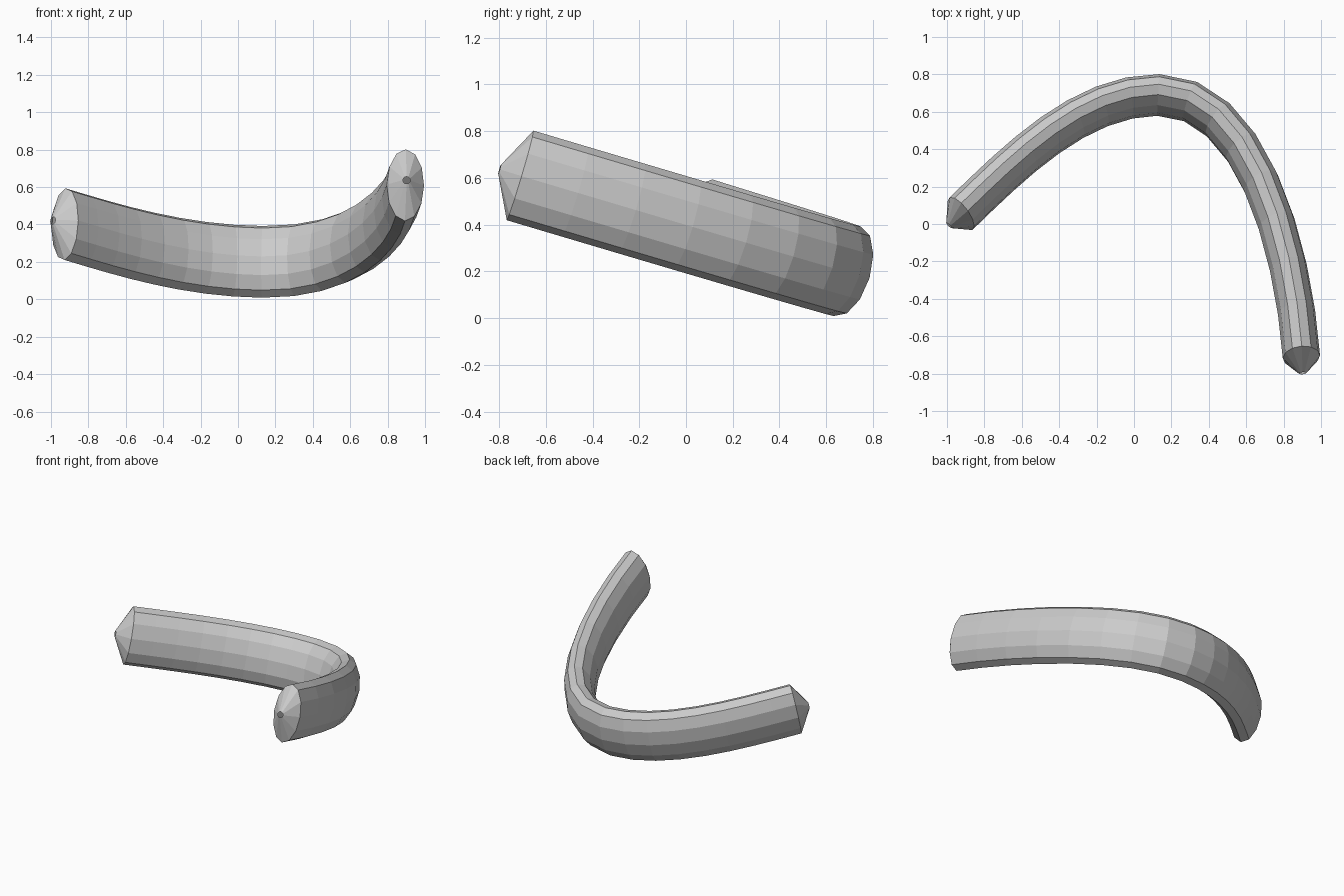
import bpy, bmesh, math
from mathutils import Vector
from mathutils.geometry import interpolate_bezier

if "Cube" in bpy.data.objects:
    bpy.data.objects.remove(bpy.data.objects["Cube"])

# The path lies in a plane tilted towards the front
A, B, C = 0.408, -0.011, -0.299
N = Vector((-B, -C, 1)).normalized()


def on_plane(x, y):
    return Vector((x, y, A + B * x + C * y))


# Two curve spans meeting at the back of the bend
left = [(-0.925, 0.055), (-0.645, 0.325), (-0.29, 0.69), (0.13, 0.69)]
right = [(0.13, 0.69), (0.62, 0.69), (0.85, -0.10), (0.895, -0.71)]
path = interpolate_bezier(*[on_plane(*p) for p in left], 9)
path += interpolate_bezier(*[on_plane(*p) for p in right], 9)[1:]

SIDES = 12
bm = bmesh.new()


def ring(center, tangent, half_w, half_h):
    side = N.cross(tangent).normalized()
    verts = []
    for i in range(SIDES):
        a = 2 * math.pi * i / SIDES
        verts.append(bm.verts.new(center + side * half_w * math.cos(a) + N * half_h * math.sin(a)))
    return verts


# Oval rings along the path, with a small round ring at each pointed tip
tangents = [(path[min(i + 1, len(path) - 1)] - path[max(i - 1, 0)]).normalized()
            for i in range(len(path))]
tangents[0] = (on_plane(*left[1]) - path[0]).normalized()
tangents[-1] = (path[-1] - on_plane(*right[2])).normalized()
TIP, TIP_R = 0.092, 0.02
rings = [ring(path[0] - tangents[0] * TIP, tangents[0], TIP_R, TIP_R)]
rings += [ring(p, t, 0.1, 0.2) for p, t in zip(path, tangents)]
rings.append(ring(path[-1] + tangents[-1] * TIP, tangents[-1], TIP_R, TIP_R))

# Skin between neighbouring rings; the tiny tip holes stay open
for r, s in zip(rings, rings[1:]):
    for i in range(SIDES):
        j = (i + 1) % SIDES
        bm.faces.new((r[i], r[j], s[j], s[i]))
bmesh.ops.recalc_face_normals(bm, faces=bm.faces)

mesh = bpy.data.meshes.new("curved_bar")
bm.to_mesh(mesh)
bm.free()
bar = bpy.data.objects.new("curved_bar", mesh)
bpy.context.collection.objects.link(bar)
